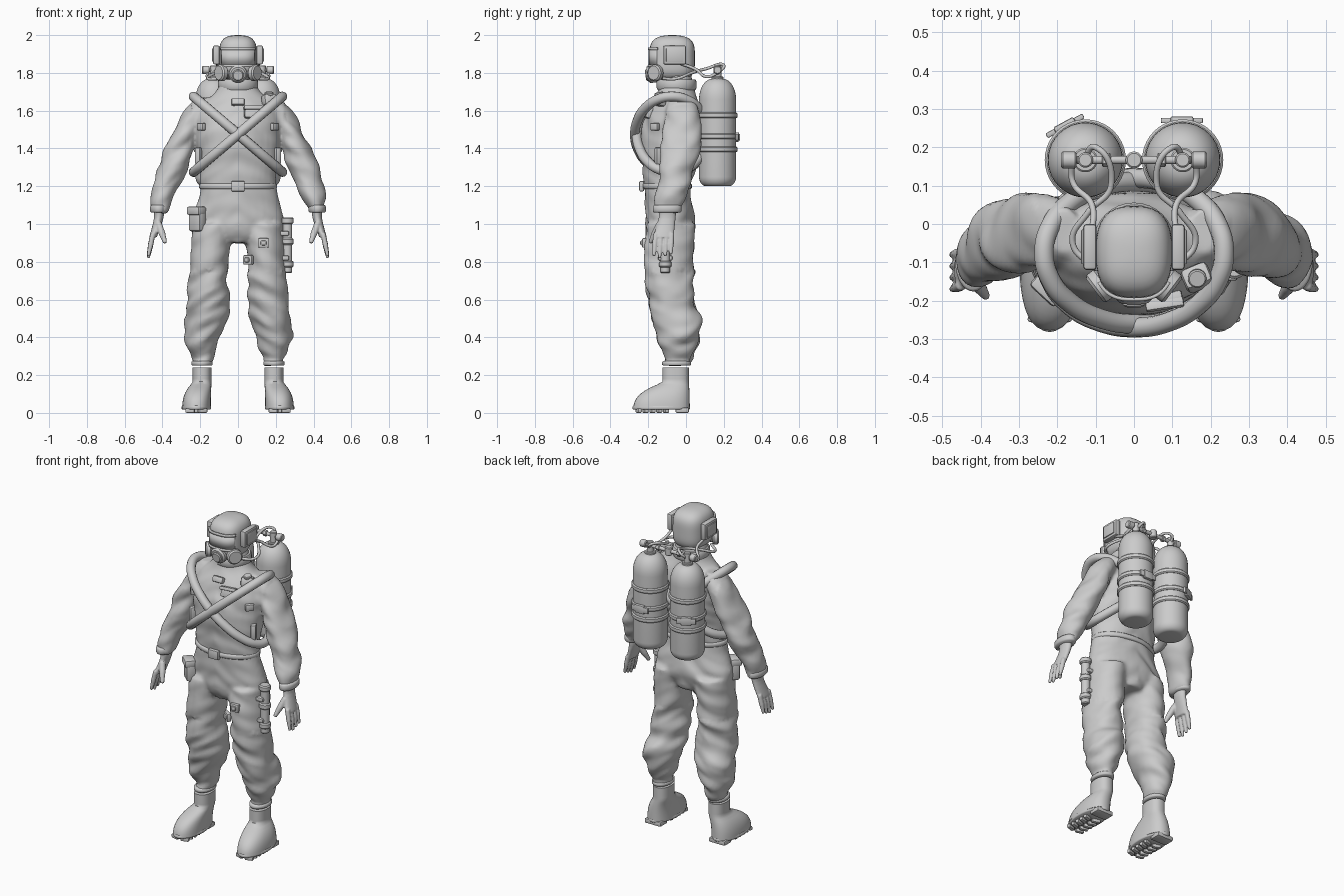
import bpy, bmesh, math
from mathutils import Vector, Matrix, noise

if "Cube" in bpy.data.objects:
    bpy.data.objects.remove(bpy.data.objects["Cube"])

grey = bpy.data.materials.new("plain_grey")
grey.use_nodes = True
tone = (.6, .6, .6, 1)
grey.diffuse_color = tone
grey.node_tree.nodes["Principled BSDF"].inputs["Base Color"].default_value = tone


def finish(bm, name, angle=40):
    bmesh.ops.recalc_face_normals(bm, faces=bm.faces)
    mesh = bpy.data.meshes.new(name)
    bm.to_mesh(mesh)
    bm.free()
    mesh.materials.append(grey)
    mesh.shade_smooth()
    mesh.set_sharp_from_angle(angle=math.radians(angle))
    ob = bpy.data.objects.new(name, mesh)
    bpy.context.collection.objects.link(ob)
    return ob


def skin(bm, loops):
    rows = [[bm.verts.new(point) for point in loop] for loop in loops]
    count = len(rows[0])
    for low, high in zip(rows, rows[1:]):
        for i in range(count):
            j = (i + 1) % count
            bm.faces.new((low[i], low[j], high[j], high[i]))
    bm.faces.new(rows[0])
    bm.faces.new(rows[-1])


def oval(ring, angle, power=1, grow=0):
    # a ring is: height, centre x, half width, centre y, half depth
    z, x, width, y, depth = ring
    c, s = math.cos(angle), math.sin(angle)
    return Vector((x + (width + grow) * math.copysign(abs(c) ** power, c),
                   y + (depth + grow) * math.copysign(abs(s) ** power, s), z))


def between(rings, steps=4):
    # smooth spline through the given rings
    rings = [Vector(ring) for ring in rings]
    result = []
    for i in range(len(rings) - 1):
        start, end = rings[i], rings[i + 1]
        leave = (end - rings[max(i - 1, 0)]) / 2
        arrive = (rings[min(i + 2, len(rings) - 1)] - start) / 2
        for step in range(steps):
            t = step / steps
            result.append(start + leave * t + (3 * (end - start) - 2 * leave - arrive) * t ** 2
                          + (2 * (start - end) + leave + arrive) * t ** 3)
    return result + [rings[-1]]


def loft(bm, rings, side=1, power=1, count=32):
    mirror = Matrix.Diagonal((side, 1, 1))
    skin(bm, [[mirror @ oval(ring, math.tau * i / count, power) for i in range(count)] for ring in rings])


def band(name, ring, height, side=1, grow=.006):
    # soft-edged strap around a ring
    z, x, width, y, depth = ring
    bm = bmesh.new()
    loft(bm, [(z + height * t, x, width + grow * out, y, depth + grow * out)
              for t, out in ((0, 0), (.2, 1), (.8, 1), (1, 0))], side)
    finish(bm, name, 60)


def lathe_into(bm, base, axis, profile, count):
    turn = Vector(axis).to_track_quat('Z', 'Y')
    angles = [math.tau * i / count for i in range(count)]
    skin(bm, [[Vector(base) + turn @ Vector((radius * math.cos(a), radius * math.sin(a), height)) for a in angles]
              for height, radius in profile])


def drum(name, base, axis, length, radius, count=24):
    # cylinder with chamfered rims
    rim = min(length, radius) * .2
    bm = bmesh.new()
    lathe_into(bm, base, axis, [(0, radius - rim), (rim, radius), (length - rim, radius), (length, radius - rim)], count)
    finish(bm, name)


def box(name, location, size, turn=0, lean=0):
    bm = bmesh.new()
    bmesh.ops.create_cube(bm, size=1)
    bmesh.ops.scale(bm, vec=size, verts=bm.verts)
    bmesh.ops.bevel(bm, geom=bm.edges[:], offset=min(size) * .25, segments=2, affect='EDGES', profile=.5)
    bm.transform(Matrix.Translation(location) @ Matrix.Rotation(turn, 4, 'Z') @ Matrix.Rotation(lean, 4, 'X'))
    finish(bm, name)


def tube(name, points, radius, closed=False):
    curve = bpy.data.curves.new(name, 'CURVE')
    curve.dimensions = '3D'
    curve.bevel_depth, curve.bevel_resolution, curve.use_fill_caps = radius, 4, True
    spline = curve.splines.new('BEZIER')
    spline.bezier_points.add(len(points) - 1)
    for knot, point in zip(spline.bezier_points, points):
        knot.co, knot.handle_left_type, knot.handle_right_type = point, 'AUTO', 'AUTO'
    spline.use_cyclic_u = closed
    curve.materials.append(grey)
    bpy.context.collection.objects.link(bpy.data.objects.new(name, curve))


def fuse(ob, voxel, rounds):
    # merge overlapping shells into one soft skin
    remesh = ob.modifiers.new("fuse", 'REMESH')
    remesh.mode, remesh.voxel_size, remesh.use_smooth_shade = 'VOXEL', voxel, True
    soften = ob.modifiers.new("soften", 'SMOOTH')
    soften.factor, soften.iterations = .5, rounds
    bpy.context.view_layer.objects.active = ob
    for modifier in ("fuse", "soften"):
        bpy.ops.object.modifier_apply(modifier=modifier)


# Suit: torso, legs and sleeves fused into one cloth body
TORSO = [(.9, 0, .1, -.08, .1), (1, 0, .24, -.08, .13), (1.2, 0, .2, -.1, .12), (1.45, 0, .22, -.08, .16),
         (1.6, 0, .22, -.06, .14), (1.7, 0, .12, -.05, .1), (1.8, 0, .08, -.05, .08)]
LEG = [(1, .13, .11, -.08, .13), (.8, .15, .1, -.09, .13), (.6, .16, .11, -.08, .12), (.5, .17, .11, -.05, .13),
       (.4, .19, .1, -.04, .11), (.3, .19, .06, -.04, .08), (.25, .19, .05, -.05, .07)]
ARM = [(1.67, .18, .04, -.02, .06), (1.6, .22, .07, -.02, .09), (1.5, .27, .07, -.02, .1), (1.4, .31, .08, -.03, .1),
       (1.2, .38, .07, -.07, .09), (1.06, .42, .04, -.1, .07)]
bm = bmesh.new()
loft(bm, between(TORSO))
for side in (-1, 1):
    loft(bm, between(LEG), side)
    loft(bm, between(ARM), side)
suit = finish(bm, "suit")
fuse(suit, .012, 4)
# Cloth folds, strongest on sleeves and below the knees
folded = []
for vert in suit.data.vertices:
    p = vert.co
    loose = .02 if abs(p.x) > .25 or .28 < p.z < .75 else .01
    folded.extend(p + vert.normal * loose * noise.noise(Vector((p.x * 7, p.y * 7, p.z * 15 + abs(p.x) * 8))))
suit.data.vertices.foreach_set("co", folded)
suit.data.update()

for side, word in ((-1, "right"), (1, "left")):
    # Cuff and hand
    band(word + "_cuff", ARM[-1], .04, side)
    bm = bmesh.new()
    loft(bm, between([(1.09, .42, .03, -.1, .05), (1.03, .42, .025, -.1, .045), (.93, .45, .02, -.12, .055)]), side)
    digits = [(Vector((.45, -.16 + i * .028, .95)), Vector((.475, -.17 + i * .03, .82 + .01 * abs(i - 1))), .014)
              for i in range(4)]
    digits.append((Vector((.42, -.14, 1)), Vector((.385, -.19, .9)), .018))
    for root, tip, thick in digits:
        root.x, tip.x = root.x * side, tip.x * side
        reach = (tip - root).length
        lathe_into(bm, root, tip - root, [(0, thick), (reach / 2, thick), (reach, thick * .6)], 12)
    fuse(finish(bm, word + "_hand"), .005, 3)

    # Boot: the toe reaches forward less and less with height
    rings = []
    for i in range(15):
        z = .03 + .015 * i
        toe = max(0, 1 - (z / .16) ** 3)
        rings.append((z, .19 + .03 * toe, .05 + .026 * toe, -.055 - .075 * toe, .07 + .08 * toe))
    bm = bmesh.new()
    loft(bm, rings, side, .85)
    finish(bm, word + "_boot", 60)
    band(word + "_boot_rim", LEG[-1], .025, side)
    band(word + "_sole", (.018, .22, .074, -.13, .148), .02, side, .004)
    box(word + "_heel", (side * .22, -.02, .014), (.11, .07, .028))
    for i in range(5):
        for inward in (-1, 1):
            box(word + "_lug", (side * .22 + inward * .032, -.25 + i * .036, .012), (.05, .022, .024), inward * .3)

# Waist belt and buckle
band("belt", (1.185, 0, .2, -.1, .125), .03)
box("belt_buckle", (0, -.235, 1.2), (.07, .025, .055))

# Helmet: a squared dome
bm = bmesh.new()
loft(bm, [(1.878 + .122 * t, 0, .1 * f, -.073, .12 * f) for t, f in
          ((t, (1 - abs(t) ** 4) ** .4) for t in (math.sin(math.pi * i / 25) for i in range(-12, 13)))], power=.75)
finish(bm, "helmet", 60)


def face_panel(name, bottom, height, spread, grow):
    bm = bmesh.new()
    rows = [[bm.verts.new(oval((z, 0, .1, -.073, .12), -math.pi / 2 + spread * i / 10, .75, grow))
             for i in range(-10, 11)] for z in (bottom, bottom + height)]
    for i in range(20):
        bm.faces.new((rows[0][i], rows[0][i + 1], rows[1][i + 1], rows[1][i]))
    thick = finish(bm, name).modifiers.new("thick", 'SOLIDIFY')
    thick.thickness, thick.offset = .009, 0


# Visor, breathing mask, ear boxes and collar
face_panel("visor", 1.84, .08, .95, 0)
face_panel("visor_brow", 1.92, .015, 1, .004)
face_panel("visor_sill", 1.83, .015, 1, .004)
band("collar", (1.71, 0, .1, -.05, .1), .055)
drum("mask_mouthpiece", (0, -.15, 1.8), (0, -1, -.15), .055, .048)
drum("mask_outlet", (0, -.19, 1.79), (0, -1, -.15), .025, .03)
for side in (-1, 1):
    outward = Vector((side * .8, -.6, 0))
    drum("filter_neck", (side * .06, -.14, 1.8), outward, .04, .03)
    drum("mask_filter", Vector((side * .06, -.14, 1.8)) + outward * .018, outward, .036, .044)
    box("ear_box", (side * .115, -.06, 1.895), (.035, .12, .1))
    box("ear_plate", (side * .133, -.06, 1.895), (.01, .09, .07))
    tube("air_hose", [(side * x, y, z) for x, y, z in (
        (.09, -.12, 1.77), (.16, -.05, 1.77), (.12, .03, 1.8), (.06, .1, 1.82), (.1, .2, 1.84), (.13, .17, 1.8))], .008)
    tube("ear_hose", [(side * x, y, z) for x, y, z in (
        (.11, -.03, 1.85), (.11, .05, 1.82), (.16, .11, 1.78), (.16, .17, 1.8))], .008)

    # Tank with rounded base and domed shoulder
    foot = Vector((side * .127, .167, 1.2))
    arc = [math.pi / 2 * i / 8 for i in range(9)]
    bm = bmesh.new()
    lathe_into(bm, foot, (0, 0, 1), [(.05 * (1 - math.cos(a)), .06 + .038 * math.sin(a)) for a in arc]
               + [(.46 + .11 * math.sin(a), .025 + .073 * math.cos(a)) for a in arc], 40)
    finish(bm, "air_tank")
    for rise in (.18, .25, .36):
        drum("tank_band", foot + Vector((0, 0, rise)), (0, 0, 1), .03, .106, 40)
    drum("valve_collar", foot + Vector((0, 0, .56)), (0, 0, 1), .02, .032)
    drum("valve_post", foot + Vector((0, 0, .56)), (0, 0, 1), .08, .02)
    drum("valve_knob", (side * .15, .167, 1.815), (side, 0, 0), .04, .022, 12)
    drum("manifold_nut", (side * .06, .167, 1.815), (side, 0, 0), .024, .018, 6)

    # Chest hose: a tilted ring over one shoulder and under the other arm
    loop = [math.tau * i / 16 for i in range(16)]
    tube("chest_hose", [(.235 * math.cos(a), -.075 + (.19 + .005 * side) * math.sin(a),
                         1.475 + .2 * side * math.cos(a)) for a in loop], .026, True)
    box("chest_clip", (side * .195, -.165, 1.515), (.05, .025, .04), side * .9)
    box("side_strap", (side * .205, -.14, 1.36), (.03, .05, .09), side * .5)

# Manifold and tank clips
drum("manifold", (-.15, .167, 1.815), (1, 0, 0), .3, .011)
drum("manifold_center", (0, .167, 1.79), (0, 0, 1), .05, .022)
for place, turn in (((-.18, .256, 1.46), .5), ((.125, .27, 1.46), 0)):
    box("tank_clip", place, (.06, .022, .05), turn)
    box("clip_tabs", place, (.11, .014, .035), turn)

# Chest gear
box("chest_tag", (0, -.19, 1.645), (.07, .03, .035), lean=-.4)
box("chest_pocket", (.08, -.2, 1.59), (.095, .03, .06), .15, -.3)
box("pocket_flap", (.08, -.21, 1.615), (.1, .025, .02), .15, -.3)
box("radio", (.165, -.14, 1.655), (.075, .06, .06), .4, -.3)
drum("radio_dial", (.165, -.14, 1.68), (0, -.2, 1), .018, .024)

# Thigh pouch, leg patches and knife
box("thigh_pouch", (-.215, -.16, 1.025), (.085, .06, .13), -.75)
box("pouch_lid", (-.22, -.165, 1.07), (.09, .065, .045), -.75)
for place, turn in (((.135, -.22, .9), 0), ((.055, -.18, .81), -.6)):
    box("leg_patch", place, (.055, .025, .05), turn)
    box("patch_clip", place, (.03, .045, .025), turn)
drum("knife_sheath", (.262, -.11, .74), (0, 0, 1), .28, .025)
for z in (.77, .89, 1.0):
    drum("knife_ring", (.262, -.11, z), (0, 0, 1), .035, .033)
for z in (.82, .95):
    box("knife_strap", (.245, -.11, z), (.05, .075, .025))
